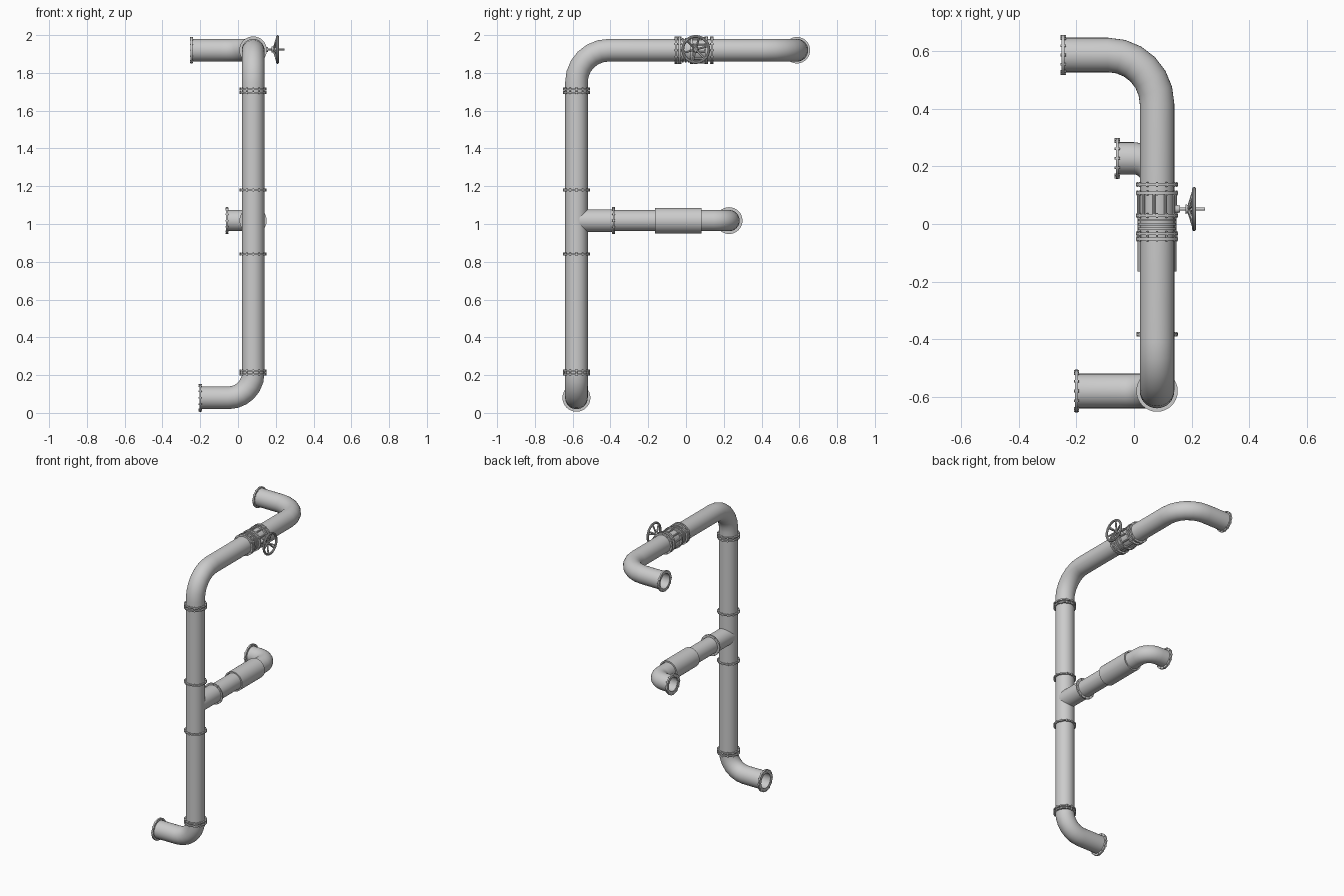
import bpy, bmesh, math
from mathutils import Vector, Matrix

if "Cube" in bpy.data.objects:
    bpy.data.objects.remove(bpy.data.objects["Cube"])

X, Y, Z = Vector((1, 0, 0)), Vector((0, 1, 0)), Vector((0, 0, 1))


def finish(name, bm):
    bmesh.ops.recalc_face_normals(bm, faces=bm.faces)
    me = bpy.data.meshes.new(name)
    bm.to_mesh(me)
    bm.free()
    ob = bpy.data.objects.new(name, me)
    bpy.context.collection.objects.link(ob)
    bpy.ops.object.select_all(action='DESELECT')
    ob.select_set(True)
    bpy.context.view_layer.objects.active = ob
    bpy.ops.object.shade_smooth_by_angle(angle=math.radians(35))
    return ob


def rounded_path(corners, radius, steps=6):
    """Points and tangents of a polyline whose right-angle corners are arcs."""
    p = [Vector(c) for c in corners]
    out = [(p[0], (p[1] - p[0]).normalized())]
    for a, b, c in zip(p, p[1:], p[2:]):
        d0, d1 = (b - a).normalized(), (c - b).normalized()
        centre = b - d0 * radius + d1 * radius
        for i in range(steps + 1):
            t = math.pi / 2 * i / steps
            out.append((centre + (d0 * math.sin(t) - d1 * math.cos(t)) * radius,
                        d0 * math.cos(t) + d1 * math.sin(t)))
    out.append((p[-1], (p[-1] - p[-2]).normalized()))
    return out


def tube(bm, path, outer, inner, sides=32):
    """Hollow tube swept along the path, with annular ends."""
    tan = path[0][1]
    n = tan.orthogonal().normalized()
    rings = {outer: [], inner: []}
    for pos, t in path:
        n = tan.rotation_difference(t) @ n
        tan = t
        b = t.cross(n)
        for r in rings:
            rings[r].append([bm.verts.new(pos + (n * math.cos(a) + b * math.sin(a)) * r)
                             for a in (2 * math.pi * i / sides for i in range(sides))])
    o, q = rings[outer], rings[inner]
    for r0, r1 in list(zip(o, o[1:])) + list(zip(q, q[1:])) + [(o[0], q[0]), (o[-1], q[-1])]:
        for i in range(sides):
            j = (i + 1) % sides
            bm.faces.new((r0[i], r0[j], r1[j], r1[i]))


def rod(bm, a, b, r, sides=12, r2=None):
    """Solid cylinder or cone between two points."""
    a, b = Vector(a), Vector(b)
    m = Matrix.Translation((a + b) / 2) @ Z.rotation_difference(b - a).to_matrix().to_4x4()
    bmesh.ops.create_cone(bm, cap_ends=True, segments=sides, radius1=r,
                          radius2=r if r2 is None else r2, depth=(b - a).length, matrix=m)


def around(axis, count, radius):
    n = axis.orthogonal().normalized()
    b = axis.cross(n)
    for i in range(count):
        a = 2 * math.pi * (i + 0.5) / count
        yield (n * math.cos(a) + b * math.sin(a)) * radius


def pipe(name, corners, radius=0.06, bend=0.1):
    bm = bmesh.new()
    tube(bm, rounded_path(corners, bend), radius, radius - 0.009)
    return finish(name, bm)


def flange(name, pos, axis, r=0.072, half=0.005, bolts=12):
    """Collar with a ring of hexagonal bolts through it."""
    bm = bmesh.new()
    pos = Vector(pos)
    tube(bm, [(pos - axis * half, axis), (pos + axis * half, axis)], r, 0.05)
    for d in around(axis, bolts, r - 0.005):
        rod(bm, pos + d - axis * (half + 0.004), pos + d + axis * (half + 0.004), 0.0045, 6)
    return finish(name, bm)


PX, PY, TOP, MID = 0.08, -0.58, 1.92, 1.018

# main riser and its elbows
pipe("lower_elbow", [(-0.2, PY, PX), (PX, PY, PX), (PX, PY, 0.215)], bend=0.13)
pipe("lower_riser", [(PX, PY, 0.215), (PX, PY, 0.84)])
pipe("tee_body", [(PX, PY, 0.84), (PX, PY, 1.18)])
pipe("tee_outlet", [(PX, PY + 0.015, MID), (PX, -0.383, MID)])
pipe("upper_riser", [(PX, PY, 1.18), (PX, PY, 1.705)])
pipe("top_run", [(PX, PY, 1.705), (PX, PY, TOP), (PX, 0.587, TOP), (-0.248, 0.587, TOP)],
     bend=0.17)

# side branch with thick sleeve
pipe("branch_pipe", [(PX, -0.383, MID), (PX, 0.228, MID), (-0.06, 0.228, MID)], 0.056, 0.08)
pipe("branch_sleeve", [(PX, -0.165, MID), (PX, 0.082, MID)], 0.068)

# riser flanges, doubled at the elbows
for i, z in enumerate((0.205, 0.223, 0.84, 1.18, 1.695, 1.714)):
    flange(f"riser_flange_{i + 1}", (PX, PY, z), Z, half=0.004)
flange("branch_flange", (PX, -0.383, MID), Y, half=0.004)

# flanges on the open ends
flange("lower_end_flange", (-0.2, PY, PX), X, 0.074)
flange("branch_end_flange", (-0.058, 0.228, MID), X, 0.071)
flange("top_end_flange", (-0.246, 0.587, TOP), X, 0.07)

# valve collars
for i, y in enumerate((-0.052, -0.034, 0.03, 0.108, 0.137)):
    flange(f"valve_flange_{i + 1}", (PX, y, TOP), Y, 0.073)

# valve body: ribs and long tie bolts
bm = bmesh.new()
for y in (-0.016, -0.001, 0.014):
    tube(bm, [(Vector((PX, y - 0.004, TOP)), Y), (Vector((PX, y + 0.004, TOP)), Y)], 0.066, 0.05)
for d in around(Y, 10, 0.065):
    c = Vector((PX, 0, TOP)) + d
    rod(bm, c + Y * 0.03, c + Y * 0.108, 0.005, 8)
finish("valve_body", bm)

# valve stem
WY, WZ = 0.052, 1.924
bm = bmesh.new()
rod(bm, (0.12, WY, WZ), (0.16, WY, WZ), 0.018, 20, 0.012)
rod(bm, (0.15, WY, WZ), (0.247, WY, WZ), 0.005)
rod(bm, (0.178, WY, WZ), (0.2, WY, WZ), 0.017, 20, 0.010)
finish("valve_stem", bm)

# handwheel: rim and six dished spokes
bm = bmesh.new()
major, minor, n, m = 0.069, 0.0075, 32, 10
grid = []
for i in range(n):
    a = 2 * math.pi * i / n
    grid.append([])
    for j in range(m):
        b = 2 * math.pi * j / m
        r = major + minor * math.cos(b)
        grid[i].append(bm.verts.new((0.209 + minor * math.sin(b),
                                     WY + r * math.cos(a), WZ + r * math.sin(a))))
for i in range(n):
    for j in range(m):
        i2, j2 = (i + 1) % n, (j + 1) % m
        bm.faces.new((grid[i][j], grid[i2][j], grid[i2][j2], grid[i][j2]))
for d in around(X, 6, 1):
    rod(bm, Vector((0.19, WY, WZ)) + d * 0.008, Vector((0.208, WY, WZ)) + d * 0.068, 0.0055, 8)
finish("handwheel", bm)
